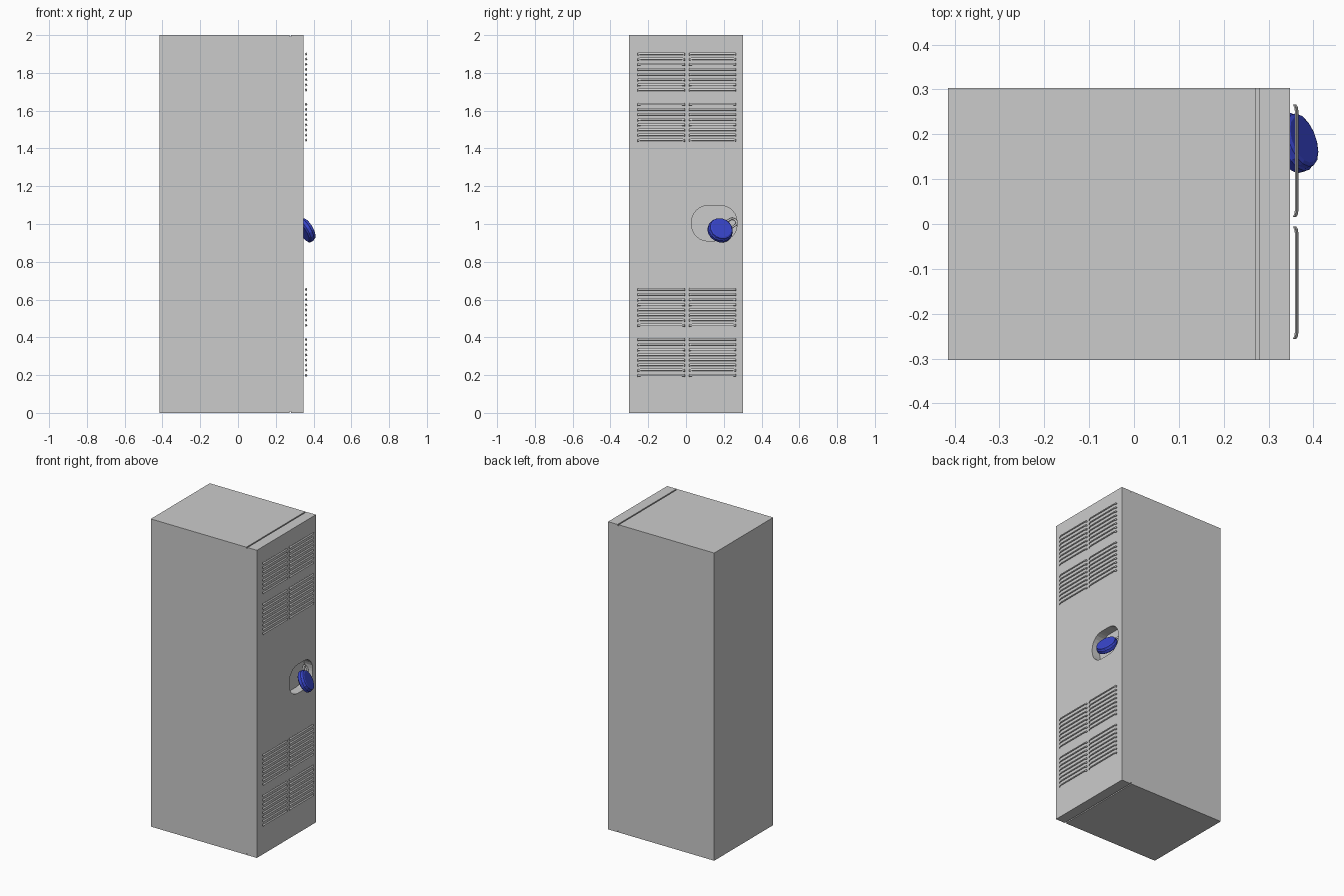
import bpy, bmesh
from math import sin, cos, pi
from mathutils import Vector, Matrix

if "Cube" in bpy.data.objects:
    bpy.data.objects.remove(bpy.data.objects["Cube"])


def finish(name, bm, smooth=False):
    bmesh.ops.recalc_face_normals(bm, faces=bm.faces[:])
    me = bpy.data.meshes.new(name)
    bm.to_mesh(me)
    bm.free()
    ob = bpy.data.objects.new(name, me)
    bpy.context.collection.objects.link(ob)
    if smooth:
        for p in me.polygons:
            p.use_smooth = True
    return ob


def skin(bm, rings, closed_ends=True):
    """Bridge successive rings of points into a tube."""
    vs = [[bm.verts.new(p) for p in r] for r in rings]
    n = len(vs[0])
    for a, b in zip(vs, vs[1:]):
        for i in range(n):
            j = (i + 1) % n
            bm.faces.new((a[i], a[j], b[j], b[i]))
    if closed_ends:
        bm.faces.new(vs[0])
        bm.faces.new(vs[-1])


# cabinet: side profile with a shallow seam between body and door
D, W = 0.008, 0.303
prof = [(-.415, 0), (.272, 0), (.272, D), (.28, D), (.28, 0), (.348, 0),
        (.348, 2), (.28, 2), (.28, 2 - D), (.272, 2 - D), (.272, 2), (-.415, 2)]
bm = bmesh.new()
skin(bm, [[(x, y, z) for x, z in prof] for y in (-W, W)])
cabinet = finish("locker_cabinet", bm)

# rounded latch recess cut into the door
R = .085
outline = []
for cy, cz, a0 in ((.27 - R, 1.097 - R, 0), (.03 + R, 1.097 - R, 90),
                   (.03 + R, .91 + R, 180), (.27 - R, .91 + R, 270)):
    for k in range(7):
        a = (a0 + k * 15) * pi / 180
        outline.append((cy + R * cos(a), cz + R * sin(a)))
bm = bmesh.new()
skin(bm, [[(x, y, z) for y, z in outline] for x in (.29, .40)])
cutter = finish("recess_cutter", bm)
cutter.hide_render = True
mod = cabinet.modifiers.new("recess", 'BOOLEAN')
mod.operation = 'DIFFERENCE'
mod.solver = 'EXACT'
mod.object = cutter
bpy.context.view_layer.objects.active = cabinet
bpy.ops.object.modifier_apply(modifier="recess")
bpy.data.objects.remove(cutter)

# vent louvres: thin slanted slats with ends bent back and down
section = [(-.004, .005), (-.001, .007), (.004, -.004), (.001, -.006)]


def vent(name, y0, z0):
    bm = bmesh.new()
    y1 = y0 + .25
    path = [(y0, -.005, -.004), (y0 + .005, -.002, -.001), (y0 + .016, 0, 0),
            (y1 - .016, 0, 0), (y1 - .005, -.002, -.001), (y1, -.005, -.004)]
    for i in range(8):
        z = z0 + .008 + i * .0271
        skin(bm, [[(.363 + dx + sx, y, z + dz + sz) for sx, sz in section]
                  for y, dx, dz in path])
    finish(name, bm)


for row, z0 in enumerate((.192, .457, 1.437, 1.703)):
    for side, y0 in (("left", -.256), ("right", .016)):
        vent(f"vent_{side}_{row + 1}", y0, z0)

# tilted padlock frame: n = face normal, u = towards shackle, v = sideways
n = Vector((.82, .30, .48)).normalized()
u = Vector((-.53, .72, .45))
u = (u - n * u.dot(n)).normalized()
v = n.cross(u)
frame = Matrix.Translation((.361, .182, .968)) @ Matrix((u, v, n)).transposed().to_4x4()

# round lock body, faceted lathe
SEG = 16
bm = bmesh.new()
skin(bm, [[frame @ Vector((r * cos(2 * pi * k / SEG), r * sin(2 * pi * k / SEG), h))
           for k in range(SEG)]
          for r, h in ((.058, -.021), (.068, -.014), (.068, .004),
                       (.064, .008), (.062, .018), (.054, .022))])
lock = finish("lock_body", bm)
mat = bpy.data.materials.new("lock_blue")
mat.diffuse_color = (.04, .06, .6, 1)
mat.use_nodes = True
mat.node_tree.nodes["Principled BSDF"].inputs["Base Color"].default_value = mat.diffuse_color
lock.data.materials.append(mat)

# lock shackle: small U-shaped rod
S, T = .021, .006
line = [(.05, -S)] + [(.092 + S * sin(k * pi / 8), -S * cos(k * pi / 8))
                      for k in range(9)] + [(.05, S)]
rings = []
for i, (a, b) in enumerate(line):
    p, q = line[max(i - 1, 0)], line[min(i + 1, len(line) - 1)]
    t = Vector((q[0] - p[0], q[1] - p[1])).normalized()
    rings.append([frame @ Vector((a - t.y * T * cos(w), b + t.x * T * cos(w), T * sin(w)))
                  for w in (k * pi / 4 for k in range(8))])
bm = bmesh.new()
skin(bm, rings)
finish("lock_shackle", bm, True)
